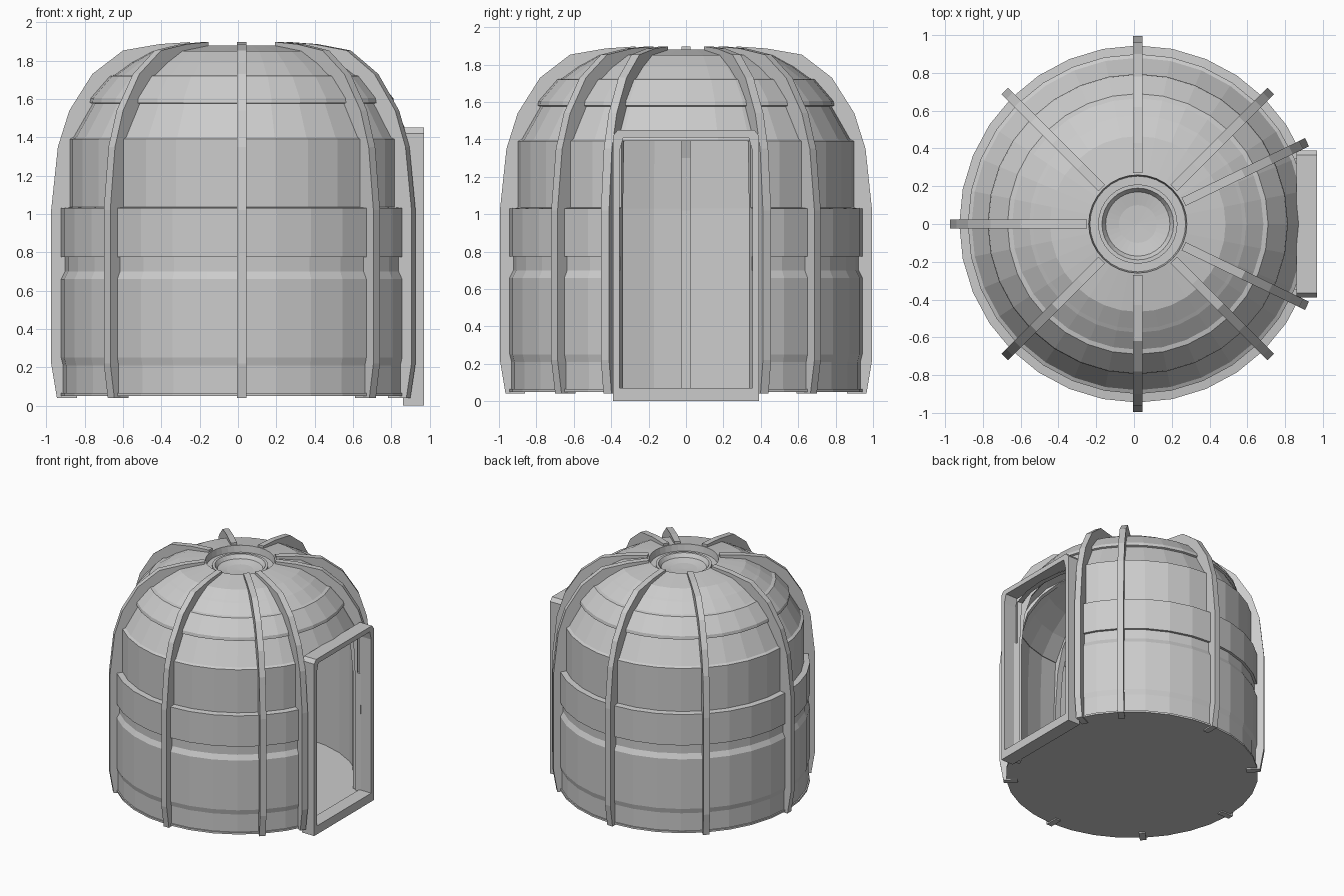
import bpy, bmesh, math
from mathutils import Vector

if "Cube" in bpy.data.objects:
    bpy.data.objects.remove(bpy.data.objects["Cube"])

CX = 0.02          # axis of the dome
SEG = 32           # sides of the round shell

grey = bpy.data.materials.new("light_grey")
grey.diffuse_color = (0.6, 0.6, 0.6, 1)
grey.use_nodes = True
grey.node_tree.nodes["Principled BSDF"].inputs["Base Color"].default_value = grey.diffuse_color


def finish(name, bm):
    bmesh.ops.remove_doubles(bm, verts=bm.verts, dist=1e-5)
    bmesh.ops.recalc_face_normals(bm, faces=bm.faces)
    me = bpy.data.meshes.new(name)
    bm.to_mesh(me)
    bm.free()
    me.materials.append(grey)
    ob = bpy.data.objects.new(name, me)
    bpy.context.collection.objects.link(ob)
    return ob


def sweep(name, profile, first=0, last=SEG):
    """Turn a closed (radius, height) outline around the axis."""
    bm = bmesh.new()
    rings = []
    for s in range(first, last + 1):
        a = 2 * math.pi * s / SEG
        rings.append([bm.verts.new((CX + r * math.cos(a), r * math.sin(a), z))
                      for r, z in profile])
    n = len(profile)
    for p, q in zip(rings, rings[1:]):
        for i in range(n):
            j = (i + 1) % n
            if profile[i][0] == 0 and profile[j][0] == 0:
                continue
            if profile[i][0] == 0:
                bm.faces.new((p[i], p[j], q[j]))
            elif profile[j][0] == 0:
                bm.faces.new((p[i], p[j], q[i]))
            else:
                bm.faces.new((p[i], p[j], q[j], q[i]))
    if last - first < SEG:
        bm.faces.new(rings[0])
        bm.faces.new(rings[-1])
    else:
        bmesh.ops.remove_doubles(bm, verts=bm.verts, dist=1e-5)
    loose = [v for v in bm.verts if not v.link_faces]
    bmesh.ops.delete(bm, geom=loose, context='VERTS')
    return finish(name, bm)


# Stepped wall, open at the doorway
sweep("wall", [(.935, .05), (.935, .21), (.945, .25), (.945, .66),
               (.925, .70), (.925, .775), (.945, .775), (.945, 1.03),
               (.90, 1.035), (.90, 1.39), (.865, 1.39), (.88, 1.03),
               (.88, .05)], 2, SEG - 2)

# Overlapping roof rings, closed all round
sweep("roof", [(.90, 1.39), (.88, 1.40), (.78, 1.575), (.795, 1.58),
               (.79, 1.605), (.69, 1.72), (.665, 1.725), (.575, 1.79),
               (.555, 1.80), (.465, 1.85), (.26, 1.88), (.25, 1.80),
               (.45, 1.78), (.64, 1.68), (.76, 1.555), (.86, 1.39)])

# Sunken skylight with a raised rim and a shallow bowl
sweep("skylight", [(.255, 1.825), (.21, 1.825), (.21, 1.84), (.19, 1.84),
                   (.17, 1.81), (.10, 1.797), (0, 1.793), (0, 1.77),
                   (.255, 1.80)])

# Floor plate
sweep("floor", [(0, .05), (.945, .05), (.945, .065), (0, .065)])

# Curved ribs: outer and inner edge from foot to crown
RIB_OUT = [(.965, .04), (.995, .22), (.995, 1.02), (.96, 1.35), (.90, 1.54),
           (.78, 1.73), (.62, 1.853), (.43, 1.886), (.27, 1.897)]
RIB_IN = [(.86, .04), (.86, .22), (.86, 1.02), (.835, 1.30), (.78, 1.48),
          (.68, 1.62), (.54, 1.73), (.41, 1.78), (.27, 1.80)]
RIB_W = 0.024


def rib(name, degrees):
    a = math.radians(degrees)
    out = Vector((math.cos(a), math.sin(a), 0))
    side = Vector((-math.sin(a), math.cos(a), 0)) * RIB_W
    bm = bmesh.new()
    rows = []
    for (ro, zo), (ri, zi) in zip(RIB_OUT, RIB_IN):
        o = Vector((CX, 0, zo)) + out * ro
        i = Vector((CX, 0, zi)) + out * ri
        rows.append([bm.verts.new(v) for v in
                     (o - side, o + side, i + side, i - side)])
    for p, q in zip(rows, rows[1:]):
        for k in range(4):
            m = (k + 1) % 4
            bm.faces.new((p[k], p[m], q[m], q[k]))
    bm.faces.new(rows[0])
    bm.faces.new(rows[-1])
    finish(name, bm)


for k, deg in enumerate([45 * i for i in range(1, 8)] + [25.8, -25.8]):
    rib("rib_%d" % (k + 1), deg)

# Door frame with clipped top corners
X0, X1 = 0.86, 0.97
outer = [(.39, 0), (.39, 1.42), (.365, 1.45)]
inner = [(.355, .07), (.355, 1.34), (.335, 1.41)]
bm = bmesh.new()
loops = []
for half, x in ((outer, X0), (outer, X1), (inner, X1), (inner, X0)):
    pts = half + [(-y, z) for y, z in reversed(half)]
    loops.append([bm.verts.new((x, y, z)) for y, z in pts])
for k in range(4):
    p, q = loops[k], loops[(k + 1) % 4]
    for i in range(6):
        j = (i + 1) % 6
        bm.faces.new((p[i], p[j], q[j], q[i]))
finish("door_frame", bm)
